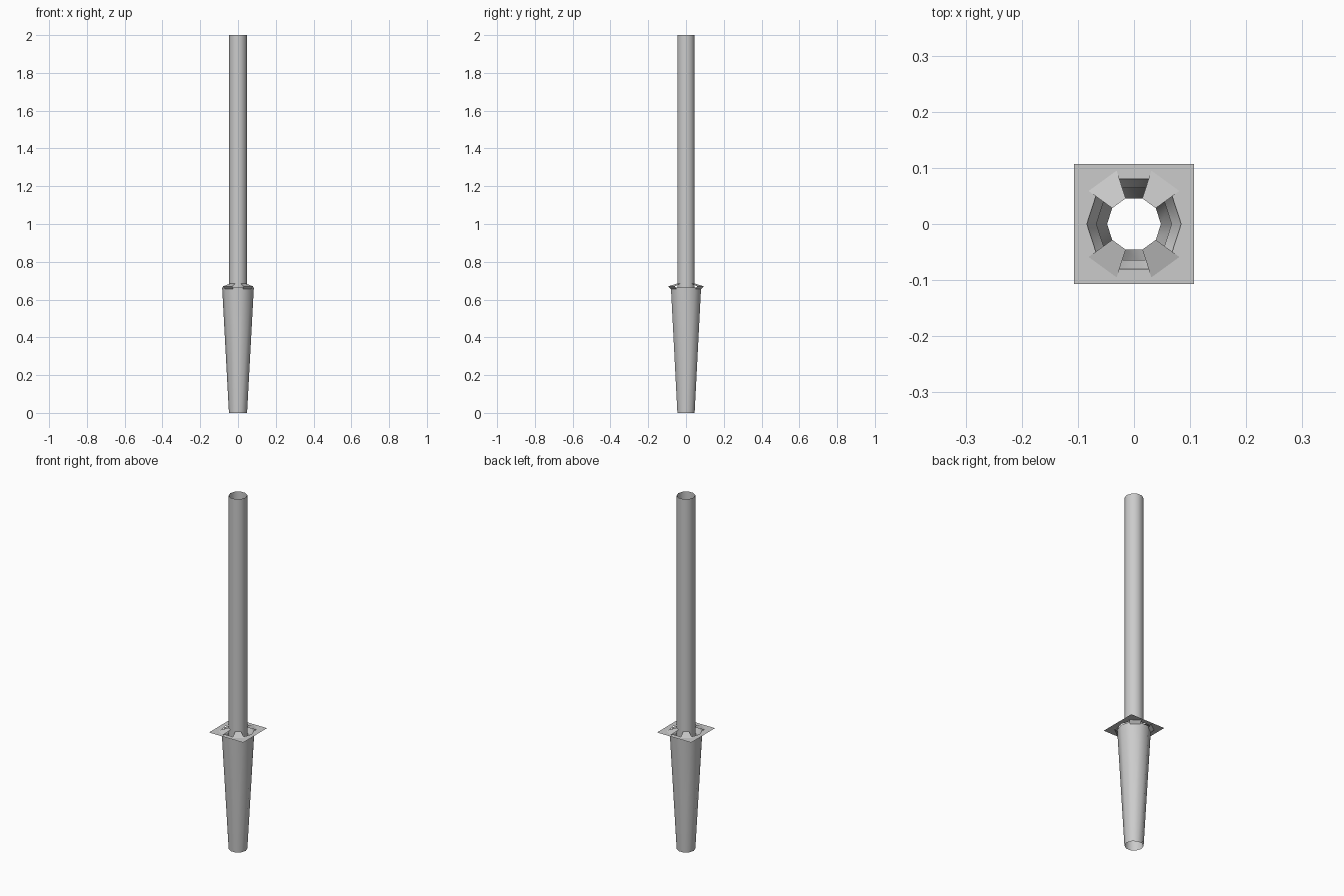
import bpy, bmesh
from math import cos, sin, radians

if "Cube" in bpy.data.objects:
    bpy.data.objects.remove(bpy.data.objects["Cube"])

SIDES = 10
STEP = 360 / SIDES
TABS = (1, 3, 6, 8)            # diagonal sectors that carry a bracing tab
PLATE_HALF, PLATE_Z = 0.107, 0.67


def polar(r, i, z):
    a = radians(i * STEP)
    return (r * cos(a), r * sin(a), z)


def on_square(i, z):
    x, y, _ = polar(1, i, 0)
    k = PLATE_HALF / max(abs(x), abs(y))
    return (x * k, y * k, z)


def make_object(name, faces):
    bm = bmesh.new()
    for pts in faces:
        bm.faces.new([bm.verts.new(p) for p in pts])
    bmesh.ops.remove_doubles(bm, verts=bm.verts, dist=0.0005)
    bmesh.ops.recalc_face_normals(bm, faces=bm.faces)
    mesh = bpy.data.meshes.new(name)
    bm.to_mesh(mesh)
    bm.free()
    ob = bpy.data.objects.new(name, mesh)
    bpy.context.collection.objects.link(ob)
    bpy.context.view_layer.objects.active = ob
    bpy.ops.object.select_all(action='DESELECT')
    ob.select_set(True)
    bpy.ops.object.shade_smooth_by_angle(angle=radians(40))
    return ob


def lathe(name, profile, sectors=range(SIDES)):
    faces = []
    for (r0, z0), (r1, z1) in zip(profile, profile[1:]):
        for i in sectors:
            faces.append([polar(r0, i, z0), polar(r0, i + 1, z0),
                          polar(r1, i + 1, z1), polar(r1, i, z1)])
    return make_object(name, faces)


# Open straight tube
lathe("pole", [(0.048, 0), (0.048, 2)])

# Tapered ground socket with an inward lip
lathe("socket", [(0.048, 0), (0.084, 0.665), (0.067, 0.63)])

# Sloped tabs holding the pole in the socket
lathe("bracing_tabs", [(0.048, 0.685), (0.1, PLATE_Z), (0.084, 0.655)], TABS)

# Thin square plate with a slotted hole
faces = []
for i in range(SIDES):
    r = 0.1 if i in TABS else 0.084
    pts = [polar(r, i, PLATE_Z), on_square(i, PLATE_Z)]
    if i in TABS:
        x, y, _ = polar(1, i + 0.5, 0)
        pts.append((PLATE_HALF if x > 0 else -PLATE_HALF,
                    PLATE_HALF if y > 0 else -PLATE_HALF, PLATE_Z))
    pts += [on_square(i + 1, PLATE_Z), polar(r, i + 1, PLATE_Z)]
    faces.append(pts)
make_object("ground_plate", faces)
